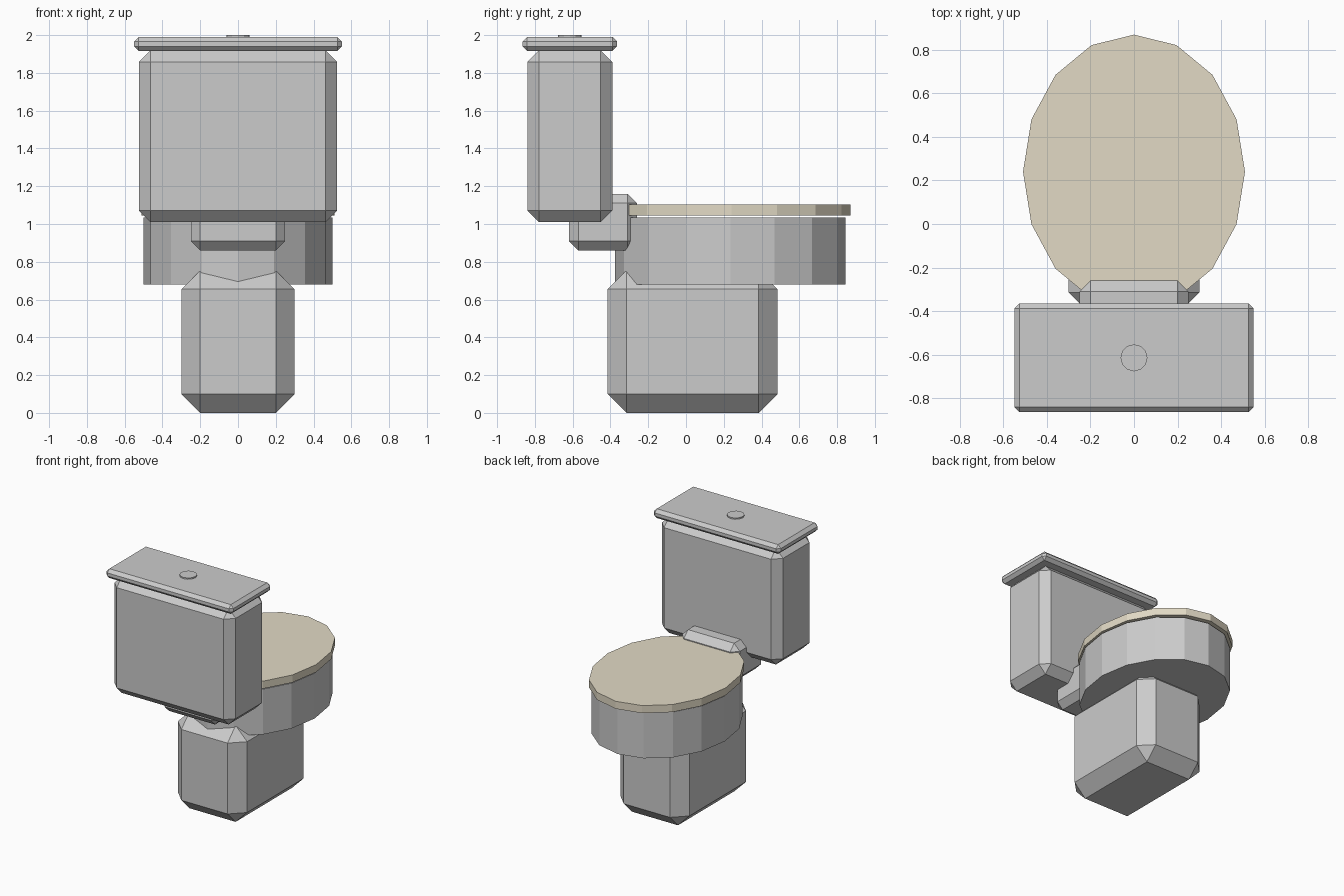
import bpy, bmesh
from mathutils import Matrix

if "Cube" in bpy.data.objects:
    bpy.data.objects.remove(bpy.data.objects["Cube"])


def finish(name, bm, lo, hi, chamfer=0):
    # fit a unit shape between two corners, then chamfer its edges
    size = [b - a for a, b in zip(lo, hi)]
    centre = [(a + b) / 2 for a, b in zip(lo, hi)]
    bmesh.ops.transform(bm, verts=bm.verts,
                        matrix=Matrix.Translation(centre) @ Matrix.Diagonal((*size, 1)))
    if chamfer:
        bmesh.ops.bevel(bm, geom=bm.edges[:], offset=chamfer, segments=1,
                        affect='EDGES', profile=0.5)
    mesh = bpy.data.meshes.new(name)
    bm.to_mesh(mesh)
    bm.free()
    obj = bpy.data.objects.new(name, mesh)
    bpy.context.collection.objects.link(obj)
    return obj


def block(name, lo, hi, chamfer):
    bm = bmesh.new()
    bmesh.ops.create_cube(bm, size=1)
    return finish(name, bm, lo, hi, chamfer)


def disc(name, lo, hi, sides):
    bm = bmesh.new()
    bmesh.ops.create_cone(bm, cap_ends=True, segments=sides,
                          radius1=0.5, radius2=0.5, depth=1)
    return finish(name, bm, lo, hi)


# pedestal, neck and cistern
block("pedestal", (-0.30, -0.415, 0), (0.30, 0.485, 0.755), 0.10)
block("tank_connector", (-0.25, -0.62, 0.86), (0.25, -0.26, 1.16), 0.05)
block("tank", (-0.525, -0.84, 1.01), (0.525, -0.39, 1.92), 0.062)
block("tank_lid", (-0.55, -0.865, 1.917), (0.55, -0.365, 1.99), 0.024)
disc("flush_button", (-0.062, -0.677, 1.98), (0.062, -0.553, 2.0), 12)

# oval bowl and closed seat
disc("bowl", (-0.50, -0.375, 0.68), (0.50, 0.845, 1.035), 16)
seat = disc("seat", (-0.51, -0.39, 1.044), (0.51, 0.87, 1.103), 16)
cream = bpy.data.materials.new("cream")
cream.diffuse_color = (0.76, 0.70, 0.56, 1)
cream.use_nodes = True
cream.node_tree.nodes["Principled BSDF"].inputs["Base Color"].default_value = cream.diffuse_color
seat.data.materials.append(cream)
